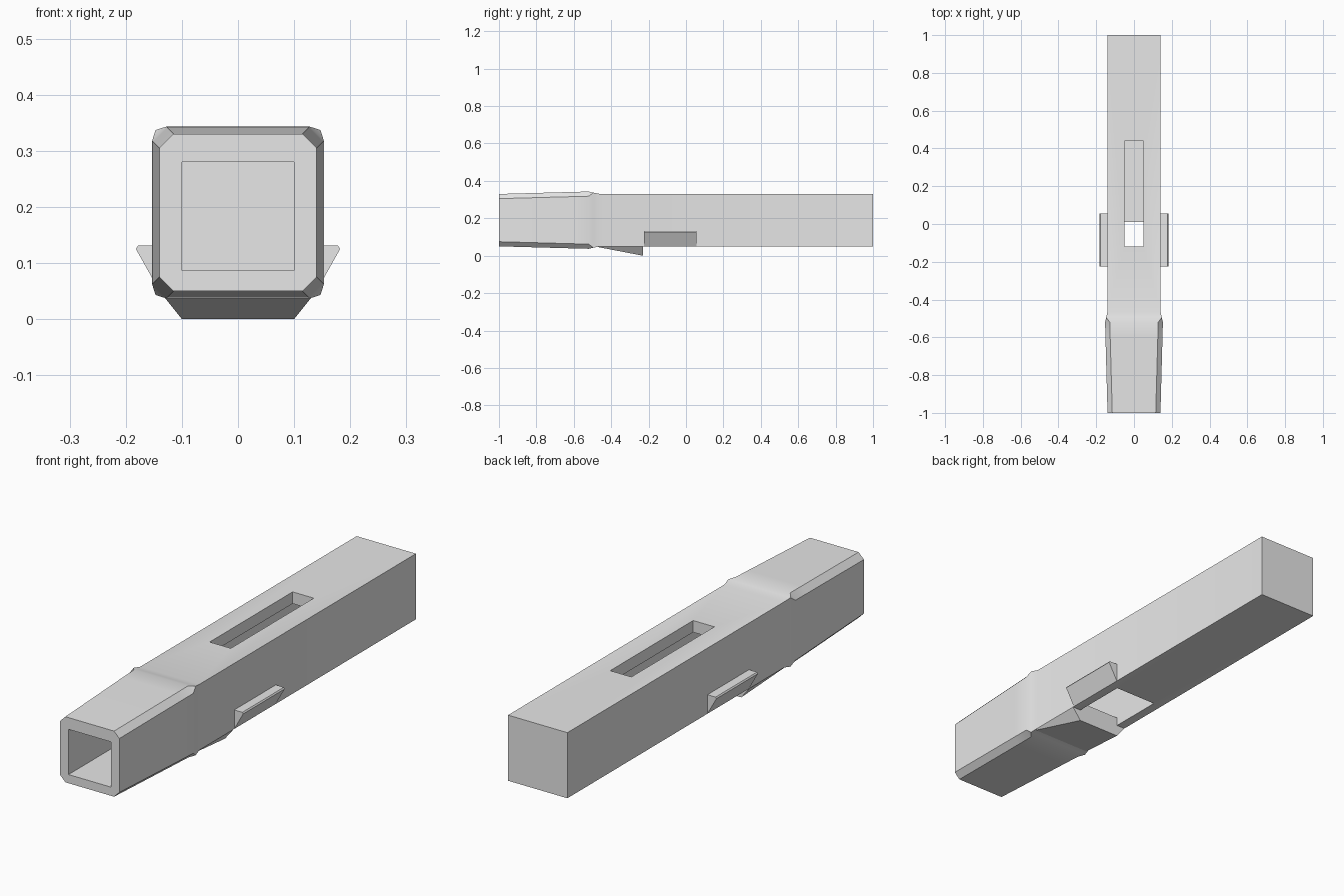
import bpy
import bmesh
import math

cube = bpy.data.objects.get("Cube")
if cube:
    bpy.data.objects.remove(cube, do_unlink=True)

grey = bpy.data.materials.new("light grey")
grey.use_nodes = True
colour = (0.8, 0.8, 0.8, 1)
grey.diffuse_color = colour
grey.node_tree.nodes["Principled BSDF"].inputs["Base Color"].default_value = colour

MID = 0.19  # height of the tube's axis


def add_object(name, bm):
    bmesh.ops.remove_doubles(bm, verts=bm.verts, dist=0.0005)
    bmesh.ops.recalc_face_normals(bm, faces=bm.faces)
    mesh = bpy.data.meshes.new(name)
    bm.to_mesh(mesh)
    bm.free()
    obj = bpy.data.objects.new(name, mesh)
    bpy.context.collection.objects.link(obj)
    mesh.materials.append(grey)
    return obj


def loft(name, rings):
    """Skin a list of equal-sized rings and cap both ends."""
    bm = bmesh.new()
    loops = [[bm.verts.new(p) for p in ring] for ring in rings]
    n = len(loops[0])
    for a, b in zip(loops, loops[1:]):
        for i in range(n):
            j = (i + 1) % n
            bm.faces.new((a[i], a[j], b[j], b[i]))
    bm.faces.new(loops[0])
    bm.faces.new(loops[-1])
    return add_object(name, bm)


def chamfered_square(y, half, cut):
    inner = half - cut
    pts = [(half, -inner), (half, inner), (inner, half), (-inner, half),
           (-half, inner), (-half, -inner), (-inner, -half), (inner, -half)]
    return [(x, y, MID + z) for x, z in pts]


def box(name, x, y0, y1, z0, z1):
    corners = [(-x, z0), (x, z0), (x, z1), (-x, z1)]
    return loft(name, [[(px, y, pz) for px, pz in corners] for y in (y0, y1)])


# Square tube with a flared, chamfered socket at the front
sections = [(-1, 0.14, 0.025), (-0.6, 0.151, 0.025), (-0.52, 0.153, 0.025),
            (-0.495, 0.147, 0), (-0.46, 0.14, 0), (1, 0.14, 0)]
body = loft("tube_body", [chamfered_square(*s) for s in sections])

# Cut the bore, the top slot and the bottom opening
cutters = [box("bore_cutter", 0.10, -1.1, 0.9, 0.087, 0.28),
           box("top_slot_cutter", 0.05, -0.12, 0.44, 0.2, 0.4),
           box("bottom_opening_cutter", 0.10, -0.23, 0.01, -0.02, 0.15)]
bpy.context.view_layer.objects.active = body
for cutter in cutters:
    cutter.hide_render = True
    mod = body.modifiers.new(cutter.name, "BOOLEAN")
    mod.operation = "DIFFERENCE"
    mod.solver = "EXACT"
    mod.object = cutter
    bpy.ops.object.modifier_apply(modifier=mod.name)
for cutter in cutters:
    bpy.data.objects.remove(cutter, do_unlink=True)

# Smooth the flare, keep the hard edges
bpy.ops.object.select_all(action="DESELECT")
body.select_set(True)
bpy.ops.object.shade_smooth_by_angle(angle=math.radians(30))

# Ramp under the tube, in front of the bottom opening
bm = bmesh.new()
points = [(-0.14, -0.49, 0.05), (0.14, -0.49, 0.05), (0.14, -0.23, 0.05),
          (-0.14, -0.23, 0.05), (0.10, -0.23, 0), (-0.10, -0.23, 0)]
v = [bm.verts.new(p) for p in points]
for face in [(0, 1, 2, 3), (0, 1, 4, 5), (2, 3, 5, 4), (1, 2, 4), (0, 3, 5)]:
    bm.faces.new([v[i] for i in face])
add_object("bottom_ramp", bm)

# Wedge-shaped ledge on each side
profile = [(0.138, 0.131), (0.178, 0.131), (0.182, 0.125), (0.14, 0.05), (0.138, 0.052)]
for name, side in (("left_ledge", 1), ("right_ledge", -1)):
    loft(name, [[(side * x, y, z) for x, z in profile] for y in (-0.225, 0.055)])
